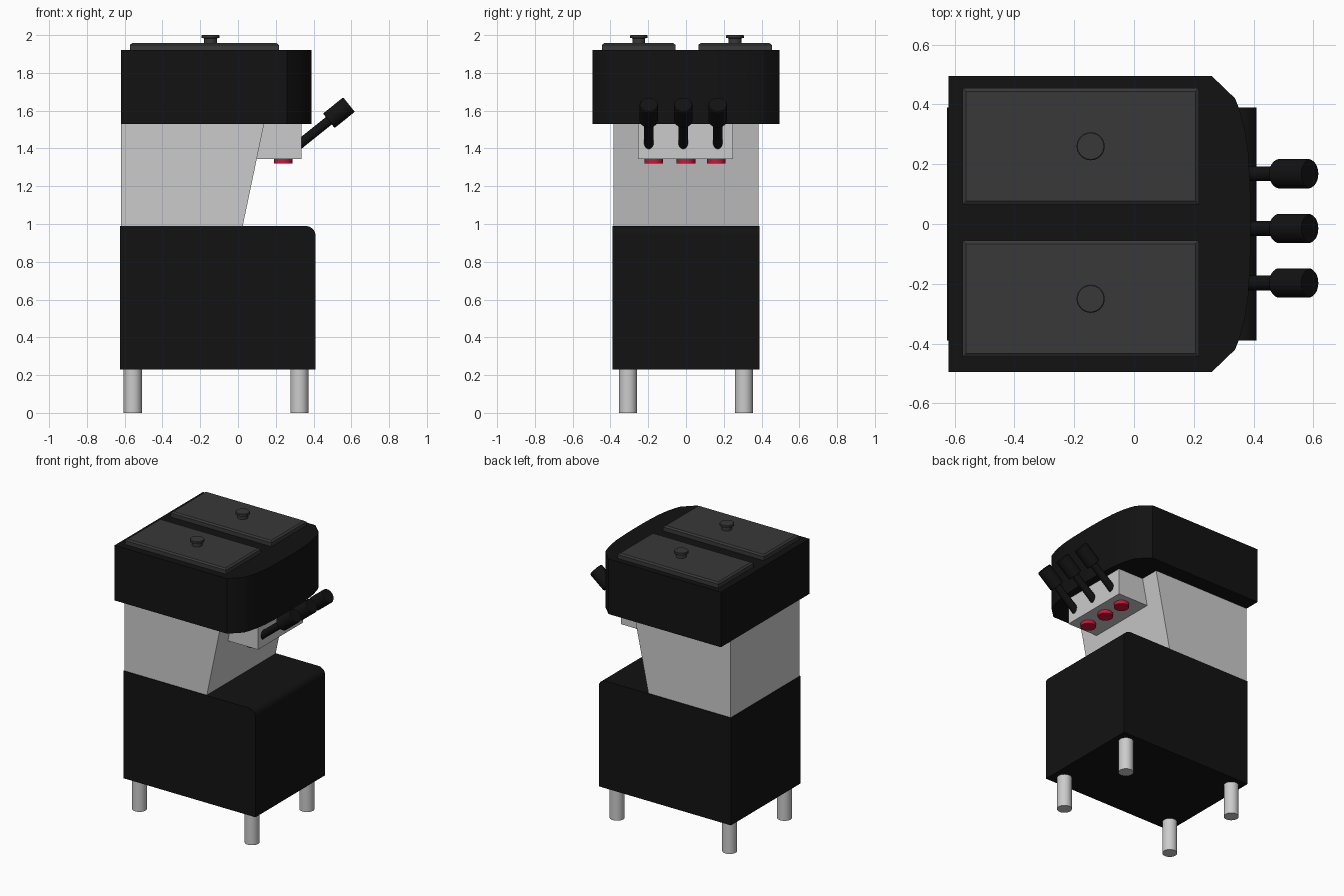
import bpy, bmesh
from math import radians, sin, cos, pi
from mathutils import Vector

if "Cube" in bpy.data.objects:
    bpy.data.objects.remove(bpy.data.objects["Cube"])


def material(name, rgb):
    m = bpy.data.materials.new(name)
    m.diffuse_color = (*rgb, 1)
    m.use_nodes = True
    m.node_tree.nodes["Principled BSDF"].inputs["Base Color"].default_value = m.diffuse_color
    return m


BLACK = material("black_plastic", (0.006, 0.006, 0.006))
DARK = material("dark_lid", (0.04, 0.04, 0.04))
RED = material("red_nozzle", (0.6, 0.008, 0.04))


def finish(bm, name, mat=None):
    bmesh.ops.recalc_face_normals(bm, faces=bm.faces)
    mesh = bpy.data.meshes.new(name)
    bm.to_mesh(mesh)
    bm.free()
    for p in mesh.polygons:
        p.use_smooth = True
    mesh.set_sharp_from_angle(angle=radians(30))
    ob = bpy.data.objects.new(name, mesh)
    bpy.context.collection.objects.link(ob)
    if mat:
        mesh.materials.append(mat)
    return ob


def extrude(name, points, offset, mat=None):
    """Closed 3D outline pushed along an offset vector."""
    bm = bmesh.new()
    face = bm.faces.new([bm.verts.new(p) for p in points])
    out = bmesh.ops.extrude_face_region(bm, geom=[face])
    verts = [g for g in out["geom"] if isinstance(g, bmesh.types.BMVert)]
    bmesh.ops.translate(bm, verts=verts, vec=offset)
    return finish(bm, name, mat)


def side_profile(name, xz, y0, y1, mat=None):
    return extrude(name, [(x, y0, z) for x, z in xz], (0, y1 - y0, 0), mat)


def lathe(name, start, axis, profile, mat=None, sides=32):
    """Round part from (radius, distance along axis) pairs."""
    bm = bmesh.new()
    rot = Vector(axis).to_track_quat('Z', 'Y').to_matrix()
    rings = []
    for r, h in profile:
        rings.append([bm.verts.new(Vector(start) + rot @ Vector(
            (r * cos(2 * pi * i / sides), r * sin(2 * pi * i / sides), h)))
            for i in range(sides)])
    for a, b in zip(rings, rings[1:]):
        for i in range(sides):
            j = (i + 1) % sides
            bm.faces.new((a[i], a[j], b[j], b[i]))
    bm.faces.new(rings[0])
    bm.faces.new(rings[-1])
    return finish(bm, name, mat)


# Lower cabinet with a rounded front top edge
arc = [(0.355 + 0.055 * cos(a), 0.94 + 0.05 * sin(a))
       for a in (i * pi / 16 for i in range(9))]
side_profile("base_cabinet", [(-0.625, 0.23), (0.41, 0.23)] + arc + [(-0.625, 0.99)],
             -0.39, 0.39, BLACK)

# Legs
for x in (-0.557, 0.325):
    for y in (-0.307, 0.307):
        lathe("leg", (x, y, 0), (0, 0, 1), [(0.048, 0), (0.048, 0.23)])

# Tapered middle body and dispenser block
side_profile("middle_body", [(-0.62, 0.99), (0.025, 0.99), (0.138, 1.53), (-0.62, 1.53)],
             -0.385, 0.385)
side_profile("dispenser_block", [(0.098, 1.345), (0.335, 1.345), (0.335, 1.53), (0.098, 1.53)],
             -0.255, 0.25)

# Upper tank housing with chamfered, bowed front
half = [(-0.62, 0.495), (0.26, 0.495), (0.338, 0.42), (0.352, 0.385),
        (0.37, 0.32), (0.382, 0.24), (0.388, 0.14), (0.39, 0.05)]
outline = half + [(x, -y) for x, y in reversed(half)]
extrude("tank_housing", [(x, y, 1.53) for x, y in outline], (0, 0, 0.39), BLACK)

# Tank lids with knobs
for y in (0.26, -0.25):
    bm = bmesh.new()
    levels = [(0, 1.92), (0, 1.948), (0.012, 1.957)]
    rings = [[bm.verts.new((-0.178 + sx * (0.395 - d), y + sy * (0.195 - d), z))
              for sx, sy in ((-1, -1), (1, -1), (1, 1), (-1, 1))] for d, z in levels]
    for a, b in zip(rings, rings[1:]):
        for i in range(4):
            bm.faces.new((a[i], a[i - 1], b[i - 1], b[i]))
    bm.faces.new(rings[0])
    bm.faces.new(rings[-1])
    finish(bm, "tank_lid", DARK)
    lathe("lid_knob", (-0.145, y, 1.95), (0, 0, 1),
          [(0.034, 0), (0.034, 0.033), (0.047, 0.035), (0.047, 0.047), (0.044, 0.05)], DARK)

# Dispensing nozzles
for y in (-0.17, 0.0, 0.16):
    lathe("nozzle", (0.24, y, 1.32), (0, 0, 1), [(0.049, 0), (0.049, 0.03)], RED)

# Pull handles: thin rod and thick grip
for y in (-0.197, -0.015, 0.168):
    lathe("handle", (0.317, y, 1.415), (0.78, 0, 0.626),
          [(0.025, 0), (0.025, 0.21), (0.046, 0.21), (0.049, 0.215),
           (0.049, 0.342), (0.046, 0.347)], BLACK)
